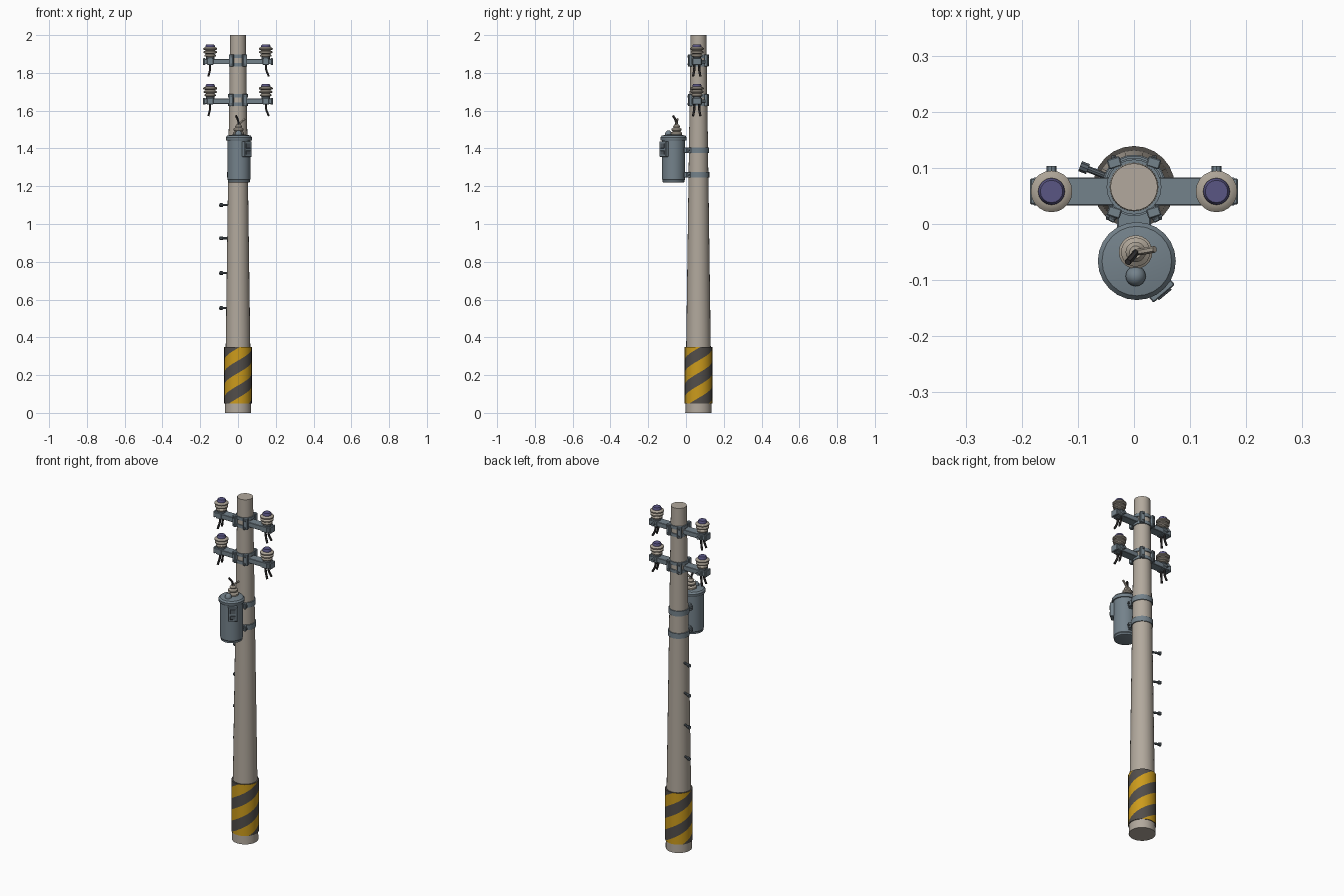
import bpy, bmesh, math
from mathutils import Vector, Matrix

cube = bpy.data.objects.get("Cube")
if cube:
    bpy.data.objects.remove(cube, do_unlink=True)


def material(name, *srgb):
    lin = [((c / 255 + 0.055) / 1.055) ** 2.4 for c in srgb]
    m = bpy.data.materials.new(name)
    m.use_nodes = True
    m.diffuse_color = (*lin, 1)
    bsdf = m.node_tree.nodes["Principled BSDF"]
    bsdf.inputs["Base Color"].default_value = (*lin, 1)
    bsdf.inputs["Roughness"].default_value = 0.7
    return m


CONCRETE = material("concrete", 178, 169, 157)
STEEL = material("blue grey steel", 116, 130, 139)
DARK_STEEL = material("dark steel", 88, 97, 104)
PORCELAIN = material("porcelain", 172, 163, 150)
PURPLE = material("purple cap", 90, 86, 132)
WIRE = material("black cable", 56, 53, 53)
YELLOW = material("warning yellow", 204, 155, 28)
CHARCOAL = material("warning charcoal", 82, 78, 74)

PY = 0.066             # pole axis
ARM_Y = 0.058          # crossarm axis
TANK = (0.005, -0.066)  # transformer axis


def finish(name, bm, mats, angle=35):
    bmesh.ops.recalc_face_normals(bm, faces=bm.faces)
    me = bpy.data.meshes.new(name)
    bm.to_mesh(me)
    bm.free()
    for m in mats:
        me.materials.append(m)
    ob = bpy.data.objects.new(name, me)
    bpy.context.collection.objects.link(ob)
    bpy.ops.object.select_all(action='DESELECT')
    ob.select_set(True)
    bpy.context.view_layer.objects.active = ob
    bpy.ops.object.shade_smooth_by_angle(angle=math.radians(angle))
    return ob


def lathe(name, profile, x, y, mat, sides=24):
    """Closed solid of revolution from (radius, height) pairs."""
    bm = bmesh.new()
    rings = []
    for r, z in profile:
        rings.append([bm.verts.new((x + r * math.cos(math.tau * i / sides),
                                    y + r * math.sin(math.tau * i / sides), z))
                      for i in range(sides)])
    for a, b in zip(rings, rings[1:]):
        for i in range(sides):
            j = (i + 1) % sides
            bm.faces.new((a[i], a[j], b[j], b[i]))
    bm.faces.new(rings[0][::-1])
    bm.faces.new(rings[-1])
    return finish(name, bm, [mat])


def box(name, centre, size, mat, turn=0.0, bevel=0.002):
    bm = bmesh.new()
    bmesh.ops.create_cube(bm, size=1)
    bmesh.ops.scale(bm, vec=size, verts=bm.verts)
    if bevel:
        bmesh.ops.bevel(bm, geom=bm.edges[:], offset=bevel, segments=1, affect='EDGES')
    bmesh.ops.transform(bm, matrix=Matrix.Translation(centre) @ Matrix.Rotation(turn, 4, 'Z'),
                        verts=bm.verts)
    return finish(name, bm, [mat])


def rod(name, start, end, radius, mat, sides=10):
    a, b = Vector(start), Vector(end)
    bm = bmesh.new()
    bmesh.ops.create_cone(bm, cap_ends=True, segments=sides, radius1=radius,
                          radius2=radius, depth=(b - a).length)
    rot = (b - a).to_track_quat('Z', 'Y').to_matrix().to_4x4()
    bmesh.ops.transform(bm, matrix=Matrix.Translation((a + b) / 2) @ rot, verts=bm.verts)
    return finish(name, bm, [mat])


def cable(name, points, radius, mat):
    cu = bpy.data.curves.new(name, 'CURVE')
    cu.dimensions = '3D'
    cu.bevel_depth, cu.bevel_resolution, cu.resolution_u = radius, 1, 5
    cu.use_fill_caps = True
    sp = cu.splines.new('BEZIER')
    sp.bezier_points.add(len(points) - 1)
    for bp, p in zip(sp.bezier_points, points):
        bp.co = p
        bp.handle_left_type = bp.handle_right_type = 'AUTO'
    tmp = bpy.data.objects.new(name + "_path", cu)
    bpy.context.collection.objects.link(tmp)
    bm = bmesh.new()
    me = bpy.data.meshes.new_from_object(tmp.evaluated_get(bpy.context.evaluated_depsgraph_get()))
    bm.from_mesh(me)
    for f in bm.faces:
        f.material_index = 0
    bpy.data.objects.remove(tmp, do_unlink=True)
    return finish(name, bm, [mat], 50)


def pole_radius(z):
    return 0.07 - 0.014 * z


# Tapered pole
lathe("pole", [(pole_radius(0), 0), (pole_radius(2), 2)], 0, PY, CONCRETE)

# Warning sleeve: helical rows trimmed flat at both ends
bm = bmesh.new()
sides, band, low, high = 24, 0.066, 0.05, 0.35
rise = 4 * band / sides
grid = [[bm.verts.new((0.073 * math.cos(math.tau * i / sides),
                       PY + 0.073 * math.sin(math.tau * i / sides),
                       0.013 + j * band + i * rise))
         for i in range(sides + 1)] for j in range(-6, 7)]
for j in range(len(grid) - 1):
    for i in range(sides):
        f = bm.faces.new((grid[j][i], grid[j][i + 1], grid[j + 1][i + 1], grid[j + 1][i]))
        f.material_index = j % 2
bmesh.ops.remove_doubles(bm, verts=bm.verts, dist=0.0005)
for z, normal in ((low, (0, 0, -1)), (high, (0, 0, 1))):
    bmesh.ops.bisect_plane(bm, geom=bm.verts[:] + bm.edges[:] + bm.faces[:], dist=1e-5,
                           plane_co=(0, 0, z), plane_no=normal, clear_outer=True)
bmesh.ops.holes_fill(bm, edges=[e for e in bm.edges if e.is_boundary], sides=0)
finish("warning_sleeve", bm, [CHARCOAL, YELLOW])

# Climbing pegs on the back right of the pole
out = Vector((-0.93, 0.36, 0)).normalized()
for n, z in enumerate((0.555, 0.74, 0.925, 1.10)):
    base = Vector((0, PY, z))
    rod(f"climbing_peg_{n}", base + out * 0.04, base + out * 0.1, 0.006, DARK_STEEL)
    rod(f"climbing_peg_head_{n}", base + out * 0.088, base + out * 0.103, 0.010, DARK_STEEL)

# Crossarms with clamps, insulators and hanging cables
for level, z in (("lower", 1.65), ("upper", 1.86)):
    box(f"{level}_crossarm", (0, ARM_Y, z), (0.36, 0.05, 0.028), STEEL)
    r = pole_radius(z) + 0.005
    for k, dz in enumerate((-0.016, 0.028)):
        lathe(f"{level}_collar_{k}", [(r, z + dz - 0.009), (r, z + dz + 0.009)], 0, PY, STEEL)
    for side, s in (("left", 1), ("right", -1)):
        tag = f"{level}_{side}"
        x = s * 0.147
        box(f"{tag}_arm_cap", (s * 0.179, ARM_Y, z), (0.012, 0.046, 0.036), STEEL)
        for face, y in (("front", 0.021), ("back", 0.109)):
            box(f"{tag}_{face}_clamp", (s * 0.035, y, z + 0.006), (0.024, 0.018, 0.064),
                STEEL, s * (0.3 if face == "front" else -0.3))
            for k, dz in enumerate((-0.014, 0.026)):
                d = -1 if face == "front" else 1
                rod(f"{tag}_{face}_bolt_{k}", (s * 0.036, y, z + dz),
                    (s * 0.036, y + d * 0.013, z + dz), 0.005, DARK_STEEL, 6)
        # Mounting bracket and rear bolt
        box(f"{tag}_bracket", (x, ARM_Y, z), (0.034, 0.056, 0.034), STEEL)
        rod(f"{tag}_rear_bolt", (x, 0.08, z), (x, 0.103, z), 0.009, STEEL, 8)
        # Ribbed insulator
        b = z + 0.014
        lathe(f"{tag}_insulator_foot", [(0.022, b), (0.022, b + 0.012)], x, ARM_Y, DARK_STEEL, 16)
        ribs = [(0.02, b + 0.01)]
        for k in range(3):
            h = b + 0.014 + 0.018 * k
            w = (0.03, 0.035, 0.037)[k]
            ribs += [(w, h), (w, h + 0.006), (w - 0.006, h + 0.011), (0.023, h + 0.013)]
        lathe(f"{tag}_insulator", ribs, x, ARM_Y, PORCELAIN, 20)
        lathe(f"{tag}_insulator_cap", [(0.024, b + 0.062), (0.024, b + 0.07), (0.02, b + 0.077)],
              x, ARM_Y, PURPLE, 16)
        # Cable tails
        lean = 0.016 if s > 0 else -0.010
        for k, dy in enumerate((-0.014, 0.012)):
            y = ARM_Y + dy
            cable(f"{tag}_cable_{k}",
                  [(x, y, z - 0.012), (x + lean * 0.1, y, z - 0.04),
                   (x + lean, y + dy * 0.5, z - 0.078)], 0.006, WIRE)

# Transformer tank with rim and lid
tx, ty = TANK
lathe("transformer_tank", [(0.052, 1.22), (0.058, 1.222), (0.058, 1.232), (0.061, 1.236),
                           (0.061, 1.45)], tx, ty, STEEL, 24)
lathe("transformer_lid", [(0.067, 1.442), (0.0695, 1.446), (0.0695, 1.459), (0.062, 1.468),
                          (0.03, 1.474)], tx, ty, STEEL, 24)
lathe("lid_valve", [(0.018, 1.465), (0.018, 1.48), (0.013, 1.49), (0.005, 1.495)],
      0.003, -0.093, STEEL, 16)

# Bushing and its leads
bx, by = 0.003, -0.05
lathe("bushing", [(0.022, 1.468), (0.03, 1.474), (0.03, 1.483), (0.02, 1.49), (0.026, 1.496),
                  (0.026, 1.504), (0.016, 1.511), (0.018, 1.518), (0.011, 1.528)],
      bx, by, PORCELAIN, 20)
cable("dark_lead", [(bx, by, 1.52), (bx - 0.002, by - 0.004, 1.545),
                    (bx - 0.014, by - 0.018, 1.573)], 0.006, WIRE)
cable("pale_lead", [(bx, by, 1.52), (bx + 0.012, by + 0.001, 1.538),
                    (bx + 0.034, by + 0.005, 1.556)], 0.006, PORCELAIN)

# Control box on the tank's front left
turn = math.radians(-50)
radial = Vector((math.cos(turn), math.sin(turn), 0))
hub = Vector((tx, ty, 0))
box("control_box", hub + radial * 0.064 + Vector((0, 0, 1.397)), (0.024, 0.05, 0.082), STEEL, turn)
for k, (z, h) in enumerate(((1.414, 0.026), (1.378, 0.02))):
    box(f"control_panel_{k}", hub + radial * 0.0765 + Vector((0, 0, z)), (0.005, 0.03, h),
        DARK_STEEL, turn, 0.001)

# Straps and brackets holding the tank to the pole
for n, z in enumerate((1.26, 1.39)):
    r = pole_radius(z) + 0.005
    lathe(f"pole_strap_{n}", [(r, z - 0.015), (r, z + 0.015)], 0, PY, STEEL)
    box(f"tank_bracket_{n}", (0, 0.004, z), (0.06, 0.03, 0.028), STEEL)
    for side, s in (("left", 1), ("right", -1)):
        box(f"strap_lug_{side}_{n}", (s * 0.036, 0.016, z), (0.012, 0.026, 0.03), STEEL, s * 0.4)
        rod(f"strap_bolt_{side}_{n}", (s * 0.03, 0.015, z), (s * 0.05, 0.012, z), 0.006,
            DARK_STEEL, 6)
